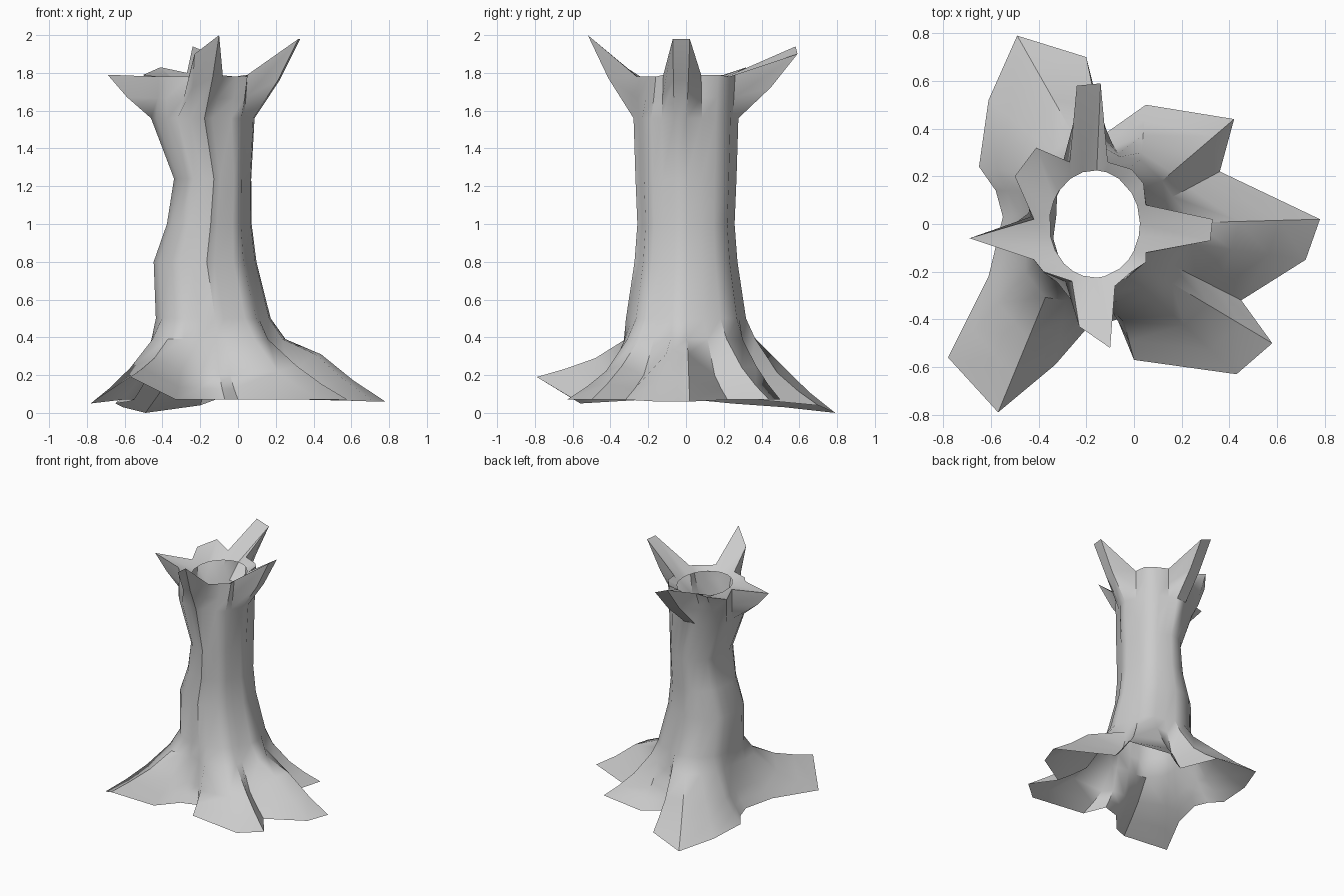
import bpy, bmesh, math

if "Cube" in bpy.data.objects:
    bpy.data.objects.remove(bpy.data.objects["Cube"])

CX = -0.165  # trunk axis

# root outline, anticlockwise from the right: x, y, z, ridge height halfway out
ROOTS = [
    (.78, .02, .06, .31), (.36, .22, .07, .20), (.42, .44, .07, .24),
    (.05, .50, .07, .25), (-.12, .38, .07, .18), (-.20, .70, .04, .21),
    (-.49, .79, .00, .24), (-.61, .52, .03, .23), (-.65, .24, .05, .20),
    (-.58, .14, .06, .20), (-.55, .03, .07, .20), (-.61, -.22, .07, .20),
    (-.78, -.56, .05, .24), (-.57, -.79, .19, .29), (-.33, -.59, .07, .22),
    (-.20, -.44, .07, .20), (-.07, -.40, .07, .20), (.00, -.57, .07, .20),
    (.43, -.63, .07, .22), (.58, -.50, .07, .25), (.45, -.32, .07, .20),
    (.72, -.15, .06, .31)]

# broken rim with splinters, same column order: x, y, z
RIM = [
    (.33, .02, 1.98), (.05, .08, 1.79), (.04, .17, 1.79), (-.01, .23, 1.78),
    (-.11, .26, 1.79), (-.14, .59, 1.90), (-.24, .58, 1.94), (-.27, .26, 1.80),
    (-.41, .32, 1.83), (-.50, .20, 1.79), (-.42, .02, 1.78), (-.69, -.06, 1.79),
    (-.42, -.15, 1.78), (-.38, -.20, 1.78), (-.26, -.24, 1.78), (-.23, -.43, 1.90),
    (-.10, -.52, 2.0), (-.08, -.26, 1.78), (-.01, -.20, 1.78), (.05, -.16, 1.78),
    (.05, -.12, 1.79), (.32, -.07, 1.98)]

# trunk sections: z, centre x, half width, half depth
TRUNK = [(.50, -.135, .305, .315), (.80, -.178, .273, .270), (1.0, -.155, .225, .255),
         (1.24, -.137, .205, .265), (1.56, -.19, .275, .275)]
VALLEYS = {1, 4, 10, 15, 17, 20}
N = len(ROOTS)


def column_angle(i):
    x, y = ROOTS[i][:2]
    return (math.atan2(y, x - CX) % math.tau + math.tau * i / N) / 2


def trunk_point(i, section):
    z, cx, rx, ry = section
    a = column_angle(i)
    k = .93 if i in VALLEYS else 1.01
    return (cx + k * rx * math.cos(a), k * ry * math.sin(a), z)


def between(p, q, f, z):
    return (p[0] + (q[0] - p[0]) * f, p[1] + (q[1] - p[1]) * f, z)


def column(i):
    x, y, z, ridge = ROOTS[i]
    foot, neck, rim = trunk_point(i, TRUNK[0]), trunk_point(i, TRUNK[-1]), RIM[i]
    pts = [(x, y, z)]
    # root ridge rising to the trunk
    pts.append(between(foot, (x, y), .72, z + (ridge - z) * .45))
    pts.append(between(foot, (x, y), .44, ridge))
    pts.append(between(foot, (x, y), .13, .39))
    pts += [trunk_point(i, s) for s in TRUNK]
    # flare into the rim, then the inward lip
    pts.append(between(neck, rim, .55, neck[2] + (rim[2] - neck[2]) * .48))
    pts.append(rim)
    a = column_angle(i)
    pts.append((CX + .19 * math.cos(a), .225 * math.sin(a), 1.75))
    return pts


# hollow stump, open at top and bottom
bm = bmesh.new()
cols = [[bm.verts.new(p) for p in column(i)] for i in range(N)]
for i in range(N):
    a, b = cols[i], cols[(i + 1) % N]
    for j in range(len(a) - 1):
        bm.faces.new((a[j], b[j], b[j + 1], a[j + 1]))
bm.normal_update()
mesh = bpy.data.meshes.new("tree_stump")
bm.to_mesh(mesh)
bm.free()
stump = bpy.data.objects.new("tree_stump", mesh)
bpy.context.collection.objects.link(stump)
bpy.context.view_layer.objects.active = stump
stump.select_set(True)
bpy.ops.object.shade_smooth_by_angle(angle=math.radians(40))
